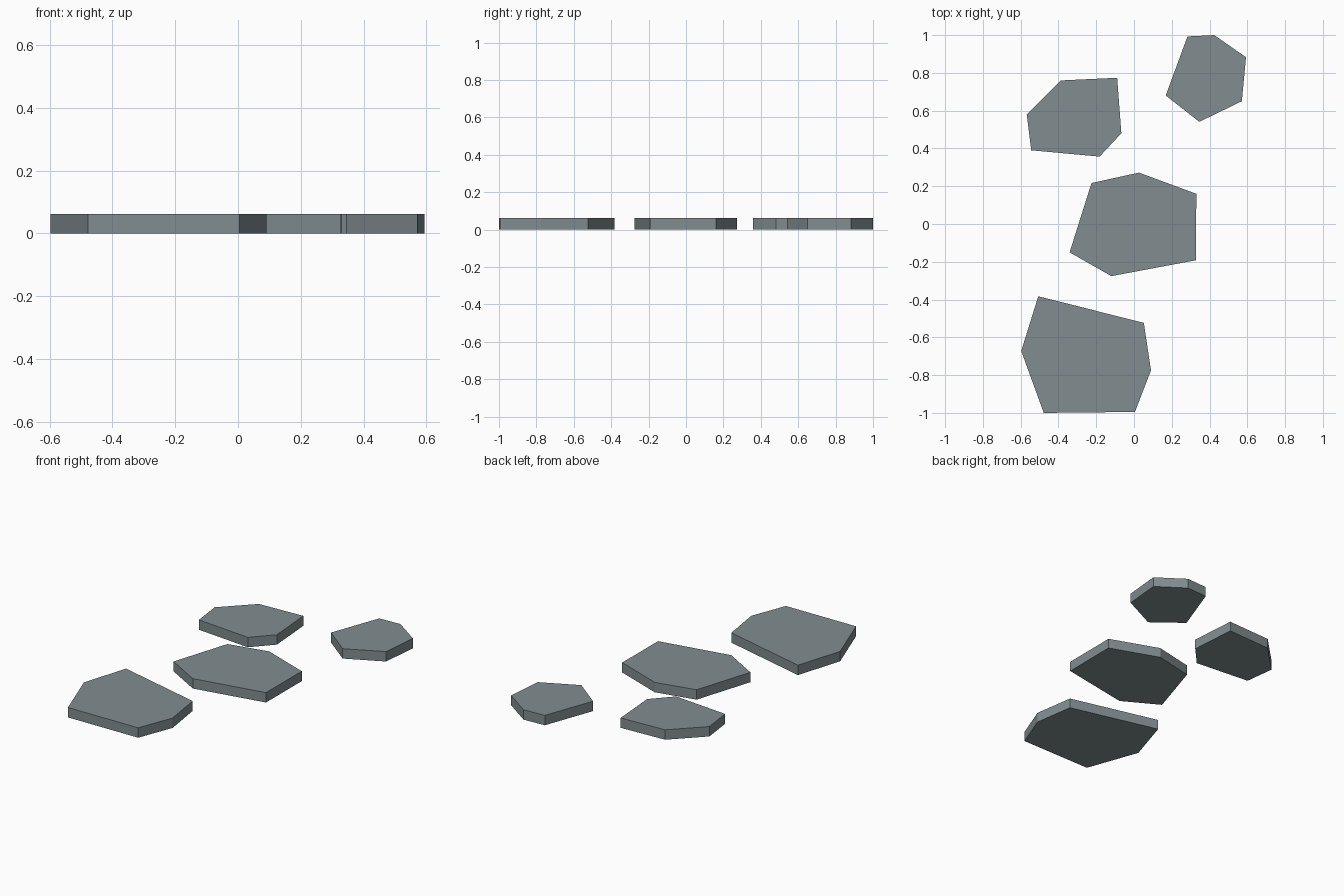
import bpy, bmesh

if "Cube" in bpy.data.objects:
    bpy.data.objects.remove(bpy.data.objects["Cube"])

THICKNESS = 0.062

stone = bpy.data.materials.new("slate_grey")
stone.diffuse_color = (0.22, 0.265, 0.275, 1)
stone.use_nodes = True
stone.node_tree.nodes["Principled BSDF"].inputs["Base Color"].default_value = stone.diffuse_color


def paving_stone(name, outline):
    """Flat six-sided slab extruded up from the ground."""
    bm = bmesh.new()
    base = bm.faces.new([bm.verts.new((x, y, 0)) for x, y in outline])
    top = bmesh.ops.extrude_face_region(bm, geom=[base], use_keep_orig=True)
    verts = [v for v in top["geom"] if isinstance(v, bmesh.types.BMVert)]
    bmesh.ops.translate(bm, verts=verts, vec=(0, 0, THICKNESS))
    bmesh.ops.recalc_face_normals(bm, faces=bm.faces)
    mesh = bpy.data.meshes.new(name)
    bm.to_mesh(mesh)
    bm.free()
    mesh.materials.append(stone)
    bpy.context.collection.objects.link(bpy.data.objects.new(name, mesh))


# Four stepping stones, front to back
paving_stone("front_stone", [(-0.507, -0.383), (-0.597, -0.672), (-0.478, -1.0),
                             (0.005, -0.995), (0.09, -0.775), (0.052, -0.523)])
paving_stone("middle_stone", [(0.026, 0.272), (-0.225, 0.217), (-0.341, -0.15),
                              (-0.12, -0.276), (0.328, -0.192), (0.33, 0.16)])
paving_stone("back_left_stone", [(-0.388, 0.76), (-0.568, 0.58), (-0.544, 0.39),
                                 (-0.182, 0.357), (-0.067, 0.48), (-0.089, 0.774)])
paving_stone("back_right_stone", [(0.283, 0.993), (0.168, 0.68), (0.346, 0.541),
                                  (0.571, 0.65), (0.593, 0.883), (0.425, 1.0)])
